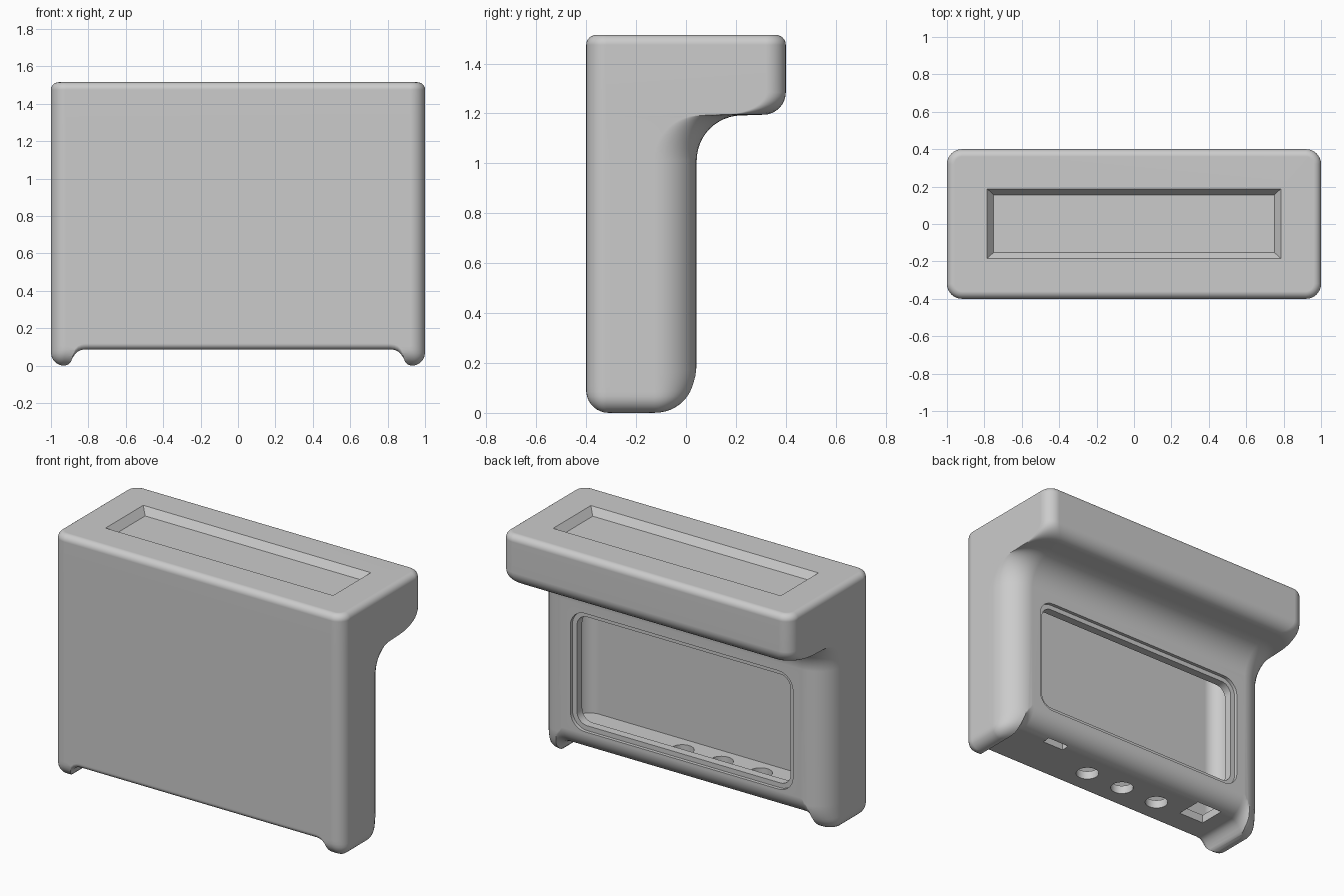
import bpy, bmesh, math

cube = bpy.data.objects.get("Cube")
if cube:
    bpy.data.objects.remove(cube, do_unlink=True)

grey = bpy.data.materials.new("light_grey")
grey.use_nodes = True
grey.diffuse_color = (0.6, 0.6, 0.6, 1)
grey.node_tree.nodes["Principled BSDF"].inputs["Base Color"].default_value = (0.6, 0.6, 0.6, 1)


def outline(half, low, high, r_low, r_high, n=8):
    """Rounded rectangle, with separate radii on the low and high sides."""
    corners = [(half, high, r_high, 0), (-half, high, r_high, 1),
               (-half, low, r_low, 2), (half, low, r_low, 3)]
    pts = []
    for u, v, r, quarter in corners:
        cu = u - math.copysign(r, u)
        cv = v - r if v == high else v + r
        for i in range(n + 1):
            a = (quarter + i / n) * math.pi / 2
            pts.append((cu + r * math.cos(a), cv + r * math.sin(a)))
    return pts


def loft(name, rings):
    """Skin closed rings of equal length and cap both ends."""
    bm = bmesh.new()
    rows = [[bm.verts.new(p) for p in ring] for ring in rings]
    for a, b in zip(rows, rows[1:]):
        for i in range(len(a)):
            j = (i + 1) % len(a)
            bm.faces.new((a[i], a[j], b[j], b[i]))
    bm.faces.new(rows[0])
    bm.faces.new(rows[-1])
    bmesh.ops.recalc_face_normals(bm, faces=bm.faces)
    mesh = bpy.data.meshes.new(name)
    bm.to_mesh(mesh)
    bm.free()
    mesh.materials.append(grey)
    ob = bpy.data.objects.new(name, mesh)
    bpy.context.collection.objects.link(ob)
    return ob


def flat(pts, z):
    return [(u, v, z) for u, v in pts]


def upright(pts, y):
    return [(u, y, v) for u, v in pts]


def round_in(r, d):
    """Inset of a quarter round of radius r at distance d from its end."""
    return r - math.sqrt(max(r * r - (r - d) ** 2, 0)) if d < r else 0


# Housing: rounded foot, straight wall, concave sweep, overhanging head
FRONT, BACK, HEAD, TOP = -0.4, 0.043, 0.4, 1.515
RF, RB = 0.08, 0.17
rings = []
for i in range(13):
    z = RB * (1 - math.cos(i / 12 * math.pi / 2))
    side, front, back = round_in(0.07, z), round_in(0.09, z), round_in(RB, z)
    rings.append(flat(outline(1 - side, FRONT + front, BACK - back,
                              max(RF - front, 0.02), max(RB - back, 0.03)), z))
for i in range(13):
    t = i / 12 * math.pi / 2
    rings.append(flat(outline(1, FRONT, BACK + 0.18 * (1 - math.cos(t)),
                              RF, RB), 1.012 + 0.18 * math.sin(t)))
for i in range(9):
    t = i / 8 * math.pi / 2
    rings.append(flat(outline(1, FRONT, HEAD - 0.09 * (1 - math.sin(t)),
                              RF, RB - (RB - RF) * math.sin(t)), 1.285 - 0.09 * math.cos(t)))
for i in range(7):
    t = i / 6 * math.pi / 2
    inset = 0.04 * (1 - math.cos(t))
    rings.append(flat(outline(1 - inset, FRONT + inset, HEAD - inset,
                              RF - inset, RF - inset), TOP - 0.04 * (1 - math.sin(t))))
housing = loft("housing", rings)

# Arch under the housing that leaves a foot at each side, flared front and back
half_arch = [(0.925, -0.1), (0.925, 0), (0.907, 0.006), (0.894, 0.02), (0.885, 0.04),
             (0.872, 0.06), (0.855, 0.076), (0.836, 0.084), (0.815, 0.087)]
arch = half_arch + [(-x, z) for x, z in reversed(half_arch)]
stations = [(-0.45, 0.03)]
for i in range(9):
    d = 0.03 * (1 - math.cos(i / 8 * math.pi / 2))
    stations.append((FRONT + d, round_in(0.03, d)))
for i in range(10, -1, -1):
    d = 0.12 * (1 - math.cos(i / 10 * math.pi / 2))
    stations.append((BACK - d, round_in(0.12, d)))
stations.append((0.1, 0.12))
cutters = [loft("arch_cutter", [[(x, y, z + e) for x, z in arch] for y, e in stations])]

# Inner cavity
room = outline(0.93, -0.34, -0.03, 0.09, 0.1)
cutters.append(loft("cavity_cutter", [flat(room, 0.14), flat(room, 1.25)]))

# Back window: shallow rebate, then the opening
rebate = outline(0.768, 0.222, 0.96, 0.1, 0.1)
cutters.append(loft("rebate_cutter", [upright(rebate, 0.1), upright(rebate, 0.022)]))
opening = outline(0.737, 0.252, 0.93, 0.07, 0.07)
cutters.append(loft("opening_cutter", [upright(opening, 0.1), upright(opening, -0.1)]))


def rectangle(x, y, w, d):
    return [(x - w, y - d), (x + w, y - d), (x + w, y + d), (x - w, y + d)]


# Tapered tray in the top
cutters.append(loft("tray_cutter", [flat(rectangle(0, 0.002, 0.75, 0.154), TOP - 0.045),
                                    flat(rectangle(0, 0.002, 0.82, 0.218), TOP + 0.045)]))

# Ports through the floor: three round, one slot, one square
ports = [[(x + 0.068 * math.cos(k * math.pi / 16), -0.22 + 0.068 * math.sin(k * math.pi / 16))
          for k in range(32)] for x in (0.18, -0.09, -0.36)]
ports.append(rectangle(0.55, -0.075, 0.075, 0.025))
ports.append(rectangle(-0.64, -0.145, 0.09, 0.085))
for p in ports:
    cutters.append(loft("port_cutter", [flat(p, 0.04), flat(p, 0.2)]))

# Carve the housing and shade it
bpy.ops.object.select_all(action="DESELECT")
bpy.context.view_layer.objects.active = housing
housing.select_set(True)
for c in cutters:
    c.hide_render = True
    mod = housing.modifiers.new("carve", "BOOLEAN")
    mod.operation = "DIFFERENCE"
    mod.solver = "EXACT"
    mod.object = c
    bpy.ops.object.modifier_apply(modifier=mod.name)
for c in cutters:
    bpy.data.objects.remove(c, do_unlink=True)
bpy.ops.object.shade_smooth_by_angle(angle=math.radians(38))
weighted = housing.modifiers.new("weighted_normals", "WEIGHTED_NORMAL")
weighted.keep_sharp = True
